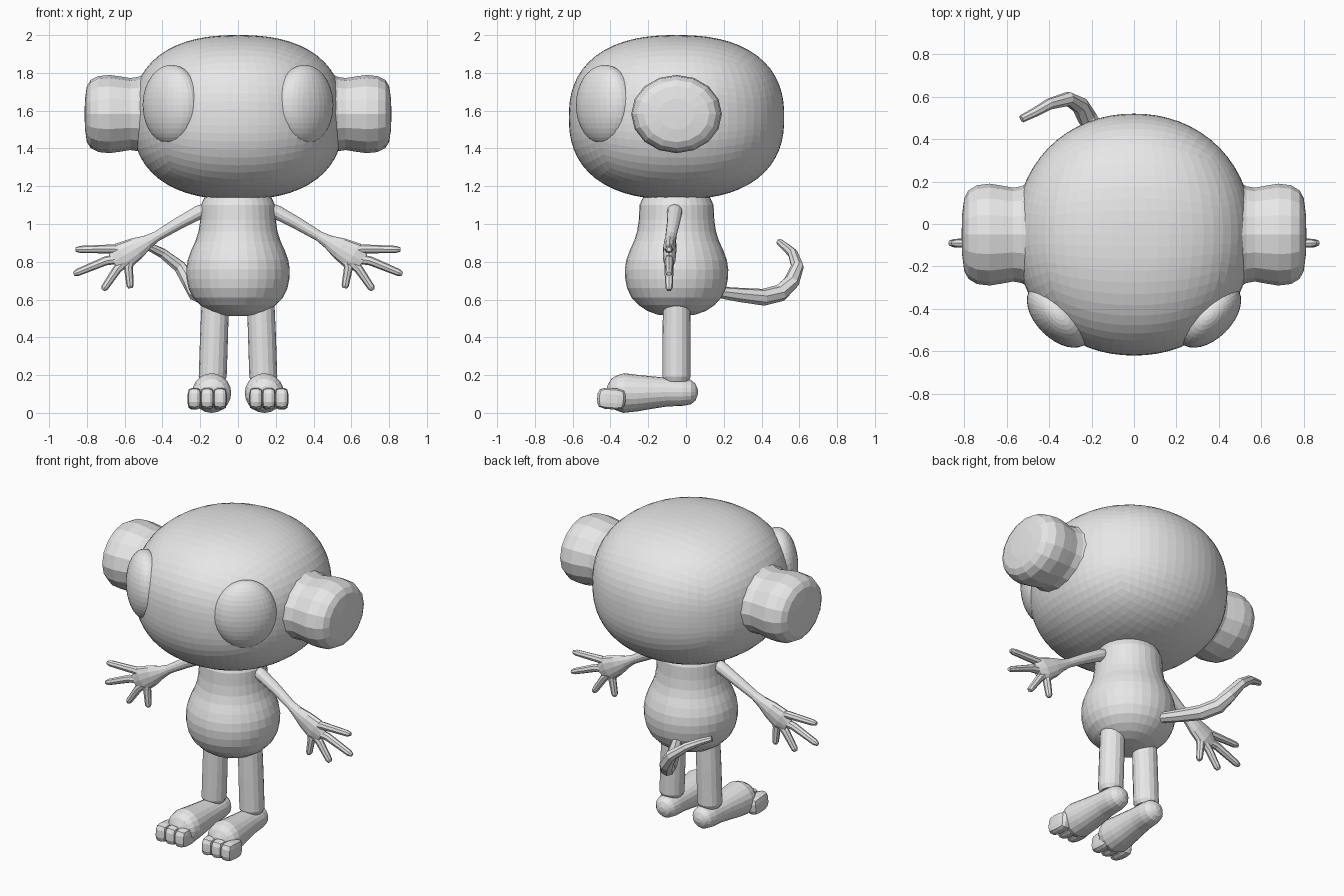
import bpy, bmesh, math
from mathutils import Vector, Matrix

grey = bpy.data.materials.new("plain grey")
grey.diffuse_color = (0.8, 0.8, 0.8, 1)


def finish(name, bm):
    bmesh.ops.recalc_face_normals(bm, faces=bm.faces)
    mesh = bpy.data.meshes.new(name)
    bm.to_mesh(mesh)
    bm.free()
    mesh.materials.append(grey)
    ob = bpy.data.objects.new(name, mesh)
    bpy.context.collection.objects.link(ob)
    return ob


def tube(name, points, radii, side, sides=12):
    """Loft ellipses along a path; radii are (across, along the side vector)."""
    bm = bmesh.new()
    pts = [Vector(p) for p in points]
    rings = []
    for i, p in enumerate(pts):
        t = (pts[min(i + 1, len(pts) - 1)] - pts[max(i - 1, 0)]).normalized()
        s = Vector(side)
        s = (s - t * s.dot(t)).normalized()
        u = t.cross(s)
        a, b = radii[i]
        rings.append([bm.verts.new(p + u * a * math.cos(k * math.tau / sides)
                                   + s * b * math.sin(k * math.tau / sides))
                      for k in range(sides)])
    for r, q in zip(rings, rings[1:]):
        for k in range(sides):
            n = (k + 1) % sides
            bm.faces.new((r[k], r[n], q[n], q[k]))
    bm.faces.new(rings[0])
    bm.faces.new(rings[-1])
    return finish(name, bm)


def rounded_block(name, centre, size, power, flat_power, cuts):
    """Cube grid pushed onto a superellipsoid."""
    bm = bmesh.new()
    bmesh.ops.create_cube(bm, size=2)
    bmesh.ops.subdivide_edges(bm, edges=bm.edges, cuts=cuts, use_grid_fill=True)
    for v in bm.verts:
        d = Vector([math.tan(c * math.pi / 4) for c in v.co])
        flat = (abs(d.x) ** flat_power + abs(d.y) ** flat_power) ** (power / flat_power)
        d /= (flat + abs(d.z) ** power) ** (1 / power)
        v.co = Vector(centre) + Vector([d[i] * size[i] for i in range(3)])
    return finish(name, bm)


# Head
rounded_block("head", (0, -0.05, 1.565), (0.56, 0.57, 0.435), 2.4, 2.1, 15)

# Pear-shaped body
body = [(0.512, 0.03), (0.52, 0.10), (0.54, 0.155), (0.57, 0.20), (0.61, 0.238),
        (0.66, 0.262), (0.71, 0.272), (0.76, 0.274), (0.81, 0.266), (0.86, 0.248),
        (0.91, 0.225), (0.96, 0.209), (1.02, 0.2), (1.10, 0.196), (1.18, 0.16)]
tube("body", [(0, -0.05, z) for z, r in body], [(r, r) for z, r in body], (0, 1, 0), 32)

# Curled tail
tail = [(-0.05, 0.16, 0.64), (-0.11, 0.28, 0.625), (-0.17, 0.41, 0.612),
        (-0.22, 0.50, 0.635), (-0.255, 0.56, 0.695), (-0.31, 0.59, 0.775),
        (-0.40, 0.565, 0.845), (-0.47, 0.525, 0.88), (-0.53, 0.495, 0.905)]
tail_r = [0.03, 0.038, 0.045, 0.046, 0.042, 0.034, 0.027, 0.022, 0.018]
tube("tail", tail, [(r, r) for r in tail_r], (0.5, 0.3, 0.8), 8)

for s, label in ((-1, "left"), (1, "right")):
    # Ears
    ear = [(0.45, 1.12), (0.53, 0.95), (0.57, 0.92), (0.62, 0.96), (0.68, 1.0),
           (0.74, 0.97), (0.78, 0.87), (0.80, 0.72), (0.81, 0.4), (0.812, 0.1)]
    tube(label + "_ear", [(s * x, -0.05, 1.582) for x, k in ear],
         [(0.207 * k, 0.24 * k) for x, k in ear], (0, 1, 0), 16)

    # Bulging eyes
    bm = bmesh.new()
    bmesh.ops.create_uvsphere(bm, u_segments=32, v_segments=20, radius=1)
    place = (Matrix.Translation((s * 0.352, -0.43, 1.63))
             @ Matrix.Rotation(s * math.pi / 4, 4, 'Z')
             @ Matrix.Diagonal((0.185, 0.112, 0.212, 1)))
    bmesh.ops.transform(bm, matrix=place, verts=bm.verts)
    finish(label + "_eye", bm)

    # Arm widening into a flat palm
    arm = [(0.13, -0.06, 1.09), (0.21, -0.06, 1.06), (0.32, -0.068, 1.0),
           (0.43, -0.08, 0.935), (0.48, -0.084, 0.905), (0.54, -0.086, 0.87),
           (0.61, -0.088, 0.83), (0.66, -0.09, 0.80)]
    arm_r = [(0.035, 0.04), (0.037, 0.04), (0.032, 0.034), (0.027, 0.029),
             (0.037, 0.032), (0.06, 0.036), (0.076, 0.035), (0.045, 0.022)]
    tube(label + "_arm", [(s * x, y, z) for x, y, z in arm], arm_r, (0, 1, 0), 12)

    # Fingers
    fingers = [((0.57, 0.855), (0.66, 0.868), (0.86, 0.865)),
               ((0.60, 0.82), (0.70, 0.805), (0.87, 0.735)),
               ((0.59, 0.81), (0.64, 0.76), (0.715, 0.65)),
               ((0.57, 0.82), (0.58, 0.77), (0.57, 0.66))]
    if s > 0:
        fingers[3] = ((0.57, 0.82), (0.585, 0.77), (0.565, 0.66))
    for i, (a, b, c) in enumerate(fingers):
        a, b, c = [Vector((s * p[0], -0.09, p[1])) for p in (a, b, c)]
        tube(f"{label}_finger_{i + 1}", [a, b, c + (b - c) * 0.12, c],
             [(0.028, 0.024), (0.024, 0.024), (0.019, 0.02), (0.011, 0.012)], (0, 1, 0), 8)

    # Leg
    tube(label + "_leg", [(s * 0.12, -0.05, 0.6), (s * 0.127, -0.05, 0.4),
                          (s * 0.134, -0.05, 0.19), (s * 0.134, -0.05, 0.165)],
         [(0.072, 0.072), (0.074, 0.074), (0.074, 0.074), (0.062, 0.062)], (0, 1, 0), 16)

    # Foot: y, centre height, half width, half height
    foot = [(0.062, 0.11, 0.015, 0.015), (0.05, 0.11, 0.045, 0.045),
            (0.025, 0.11, 0.066, 0.065), (-0.02, 0.11, 0.076, 0.073),
            (-0.10, 0.11, 0.08, 0.076), (-0.18, 0.108, 0.088, 0.086),
            (-0.26, 0.105, 0.098, 0.097), (-0.33, 0.105, 0.104, 0.105),
            (-0.37, 0.108, 0.096, 0.092), (-0.40, 0.11, 0.074, 0.07),
            (-0.418, 0.11, 0.03, 0.03)]
    tube(label + "_foot", [(s * (0.13 - 0.03 * y), y, z) for y, z, w, h in foot],
         [(h, w) for y, z, w, h in foot], (1, 0, 0), 20)

    # Three blocky toes
    for i in range(3):
        toe = rounded_block(f"{label}_toe_{i + 1}", (0, 0, 0), (0.036, 0.075, 0.056), 4, 4, 3)
        toe.location = (s * (0.095 + 0.068 * i), -0.395, 0.075)
        toe.rotation_euler = (math.radians(-4), 0, 0)
